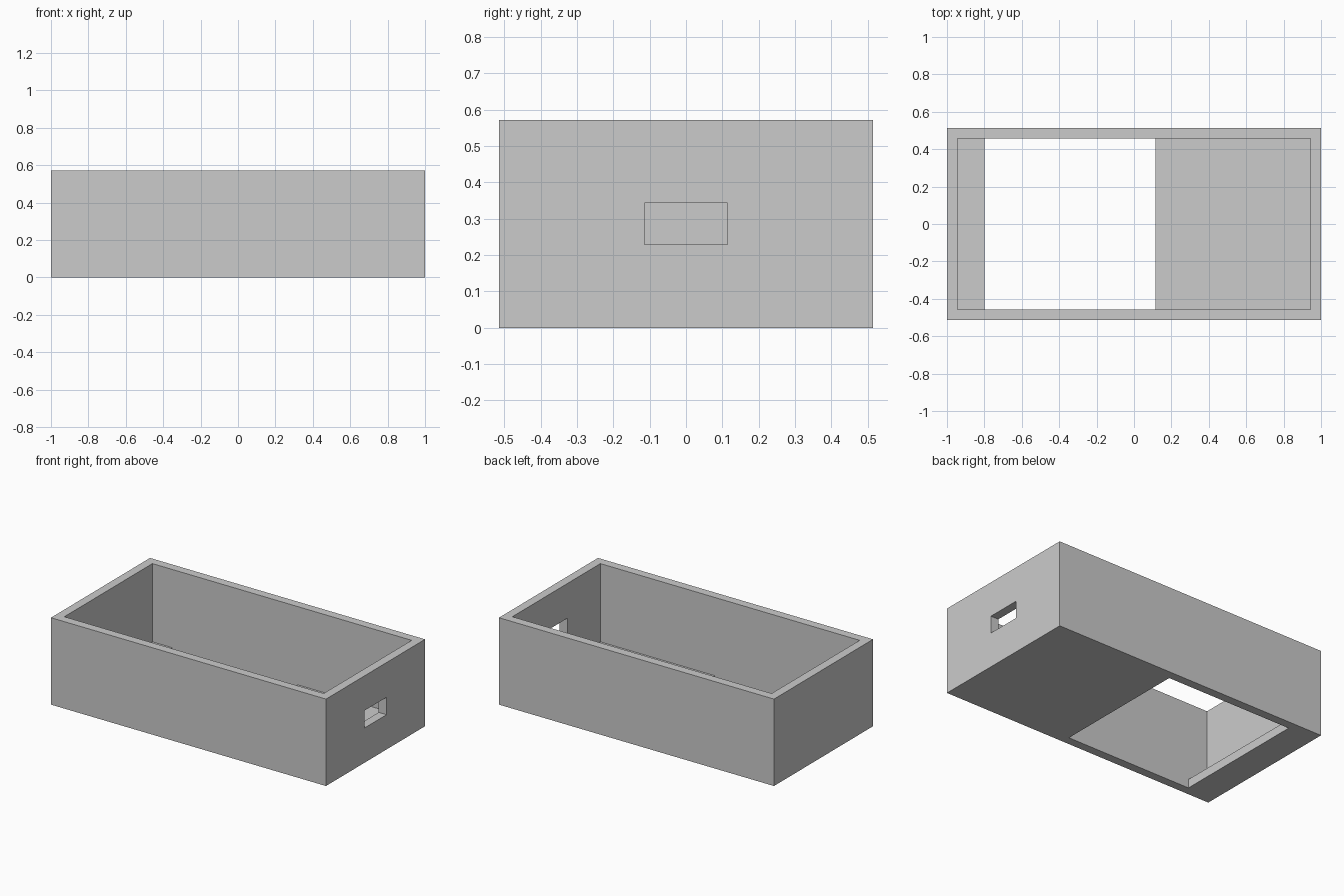
import bpy
import bmesh

cube = bpy.data.objects.get("Cube")
if cube:
    bpy.data.objects.remove(cube, do_unlink=True)

U = 2 / 35           # one wall thickness
LENGTH, WIDTH, HEIGHT = 35 * U, 18 * U, 10 * U

grey = bpy.data.materials.new("plain_grey")
grey.use_nodes = True
colour = (0.6, 0.6, 0.6, 1)
grey.diffuse_color = colour
grey.node_tree.nodes["Principled BSDF"].inputs["Base Color"].default_value = colour


def prism(name, profile, half_width):
    """Extrude an x-z profile along y, centred on y = 0."""
    bm = bmesh.new()
    face = bm.faces.new([bm.verts.new((x, -half_width, z)) for x, z in profile])
    side = bmesh.ops.extrude_face_region(bm, geom=[face])
    verts = [g for g in side["geom"] if isinstance(g, bmesh.types.BMVert)]
    bmesh.ops.translate(bm, verts=verts, vec=(0, 2 * half_width, 0))
    bmesh.ops.recalc_face_normals(bm, faces=bm.faces)
    mesh = bpy.data.meshes.new(name)
    bm.to_mesh(mesh)
    bm.free()
    mesh.materials.append(grey)
    obj = bpy.data.objects.new(name, mesh)
    bpy.context.collection.objects.link(obj)
    return obj


def rect(x0, x1, z0, z1):
    return [(x0, z0), (x1, z0), (x1, z1), (x0, z1)]


def cut(target, cutter):
    mod = target.modifiers.new(cutter.name, "BOOLEAN")
    mod.operation = "DIFFERENCE"
    mod.solver = "EXACT"
    mod.object = cutter
    bpy.context.view_layer.objects.active = target
    bpy.ops.object.modifier_apply(modifier=mod.name)
    bpy.data.objects.remove(cutter, do_unlink=True)


# Outer block
box = prism("open_box", rect(-LENGTH / 2, LENGTH / 2, 0, HEIGHT), WIDTH / 2)

# Cavity with the floor opening stepped through the bottom
inner = LENGTH / 2 - U
top = HEIGHT + U
opening_left, opening_right = -14 * U, 2 * U
cavity = [(-inner, top), (-inner, U), (opening_left, U), (opening_left, -U),
          (opening_right, -U), (opening_right, U), (inner, U), (inner, top)]
cut(box, prism("cavity_cutter", cavity, WIDTH / 2 - U))

# Slot through the end wall
cut(box, prism("slot_cutter", rect(inner - U, inner + 2 * U, 4 * U, 6 * U), 2 * U))
